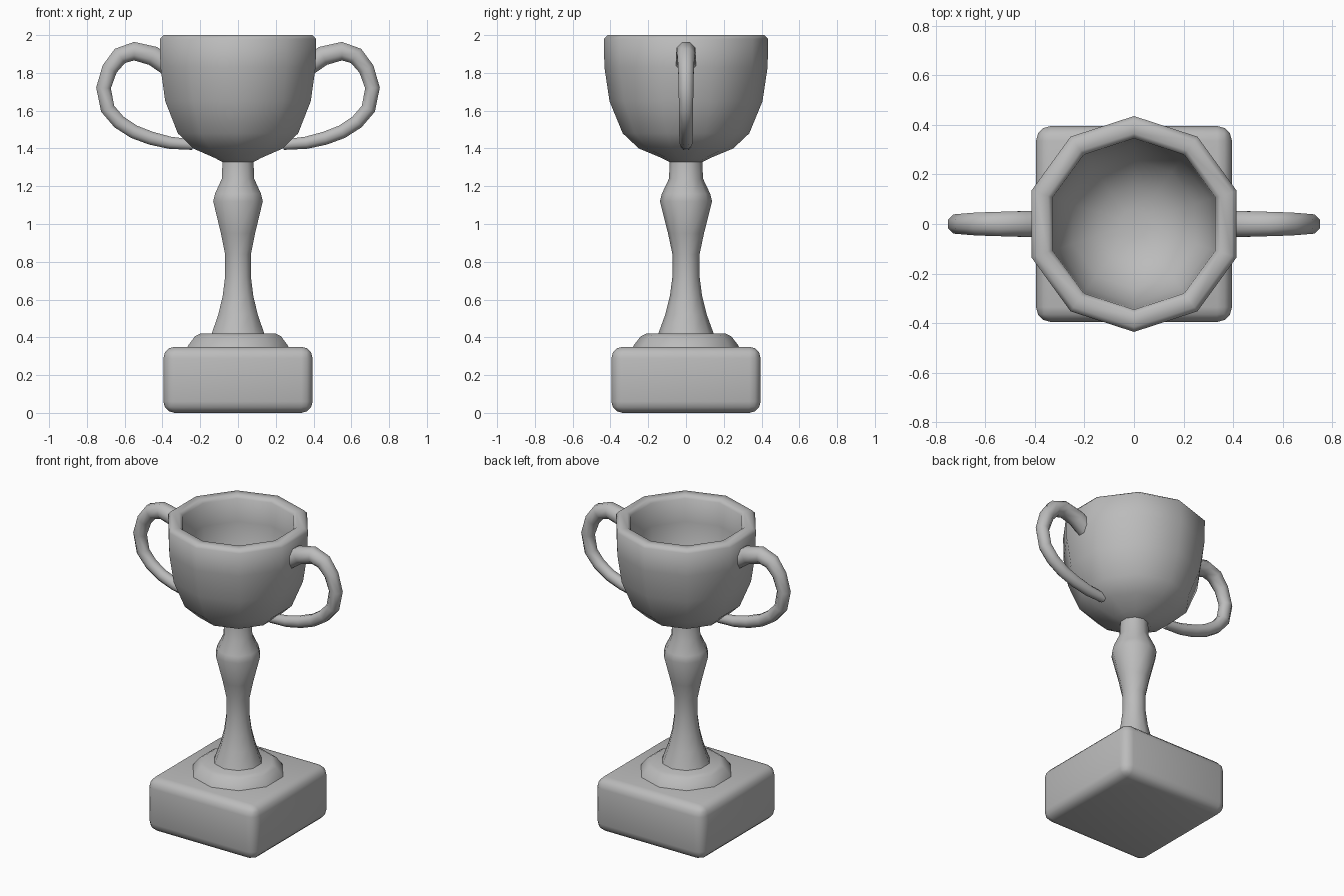
import bpy, bmesh
from math import sin, cos, pi, radians
from mathutils import Vector

cube = bpy.data.objects.get("Cube")
if cube:
    bpy.data.objects.remove(cube, do_unlink=True)

# Single grey material
grey = bpy.data.materials.new("plain_grey")
grey.use_nodes = True
GREY = (0.5, 0.5, 0.5, 1)
grey.diffuse_color = GREY
grey.node_tree.nodes["Principled BSDF"].inputs["Base Color"].default_value = GREY


def finish(bm, name, angle=60):
    bmesh.ops.recalc_face_normals(bm, faces=bm.faces)
    mesh = bpy.data.meshes.new(name)
    bm.to_mesh(mesh)
    bm.free()
    mesh.materials.append(grey)
    obj = bpy.data.objects.new(name, mesh)
    bpy.context.collection.objects.link(obj)
    bpy.ops.object.select_all(action="DESELECT")
    obj.select_set(True)
    bpy.context.view_layer.objects.active = obj
    bpy.ops.object.shade_smooth_by_angle(angle=radians(angle))
    return obj


def skin(bm, rings):
    """Bridge consecutive rings of vertices and cap both ends."""
    n = len(rings[0])
    for a, b in zip(rings, rings[1:]):
        for i in range(n):
            j = (i + 1) % n
            bm.faces.new((a[i], a[j], b[j], b[i]))
    bm.faces.new(rings[0])
    bm.faces.new(rings[-1])


def lathe(name, profile, sides=10):
    bm = bmesh.new()
    turn = [pi / 2 + 2 * pi * i / sides for i in range(sides)]
    skin(bm, [[bm.verts.new((r * cos(t), r * sin(t), z)) for t in turn]
              for r, z in profile])
    return finish(bm, name)


def handle(name, side, path, sides=8):
    bm = bmesh.new()
    pts = [Vector((side * x, 0, z)) for x, z, r in path]
    rings = []
    for k, (p, (x, z, r)) in enumerate(zip(pts, path)):
        along = (pts[min(k + 1, len(pts) - 1)] - pts[max(k - 1, 0)]).normalized()
        across = along.cross(Vector((0, 1, 0)))
        rings.append([])
        for i in range(sides):
            t = 2 * pi * (i + 0.5) / sides
            rings[-1].append(bm.verts.new(
                p + r * (across * cos(t) + Vector((0, 1, 0)) * sin(t))))
    skin(bm, rings)
    return finish(bm, name)


# Square plinth with rounded edges
bm = bmesh.new()
bmesh.ops.create_cube(bm, size=1)
for v in bm.verts:
    v.co = (v.co.x * 0.79, v.co.y * 0.79, (v.co.z + 0.5) * 0.35)
bmesh.ops.bevel(bm, geom=bm.edges[:], offset=0.06, segments=3,
                profile=0.5, affect="EDGES")
finish(bm, "plinth")

# Foot disc and turned stem
lathe("foot_disc", [(0.285, 0.34), (0.275, 0.36), (0.24, 0.405), (0.21, 0.42)])
lathe("stem", [(0.15, 0.41), (0.11, 0.52), (0.085, 0.62), (0.072, 0.72),
               (0.072, 0.84), (0.095, 0.95), (0.138, 1.12), (0.128, 1.16),
               (0.09, 1.24), (0.085, 1.36)])

# Cup: outer wall up, rounded rim, inner wall down
lathe("cup", [(0.08, 1.325), (0.13, 1.35), (0.25, 1.4), (0.335, 1.48),
              (0.405, 1.65), (0.432, 1.83), (0.435, 1.98), (0.415, 2.0),
              (0.365, 2.0), (0.345, 1.98), (0.342, 1.83), (0.32, 1.68),
              (0.26, 1.54), (0.15, 1.46), (0.06, 1.44)])

# Pair of tapering handles: x, z and tube radius
PATH = [(0.36, 1.83, 0.057), (0.45, 1.89, 0.056), (0.55, 1.915, 0.053),
        (0.625, 1.89, 0.05), (0.68, 1.82, 0.045), (0.712, 1.72, 0.042),
        (0.69, 1.61, 0.041), (0.63, 1.54, 0.04), (0.55, 1.488, 0.039),
        (0.46, 1.454, 0.038), (0.36, 1.43, 0.035), (0.24, 1.42, 0.03)]
for side_name, side in (("left", 1), ("right", -1)):
    handle(side_name + "_handle", side, PATH)
